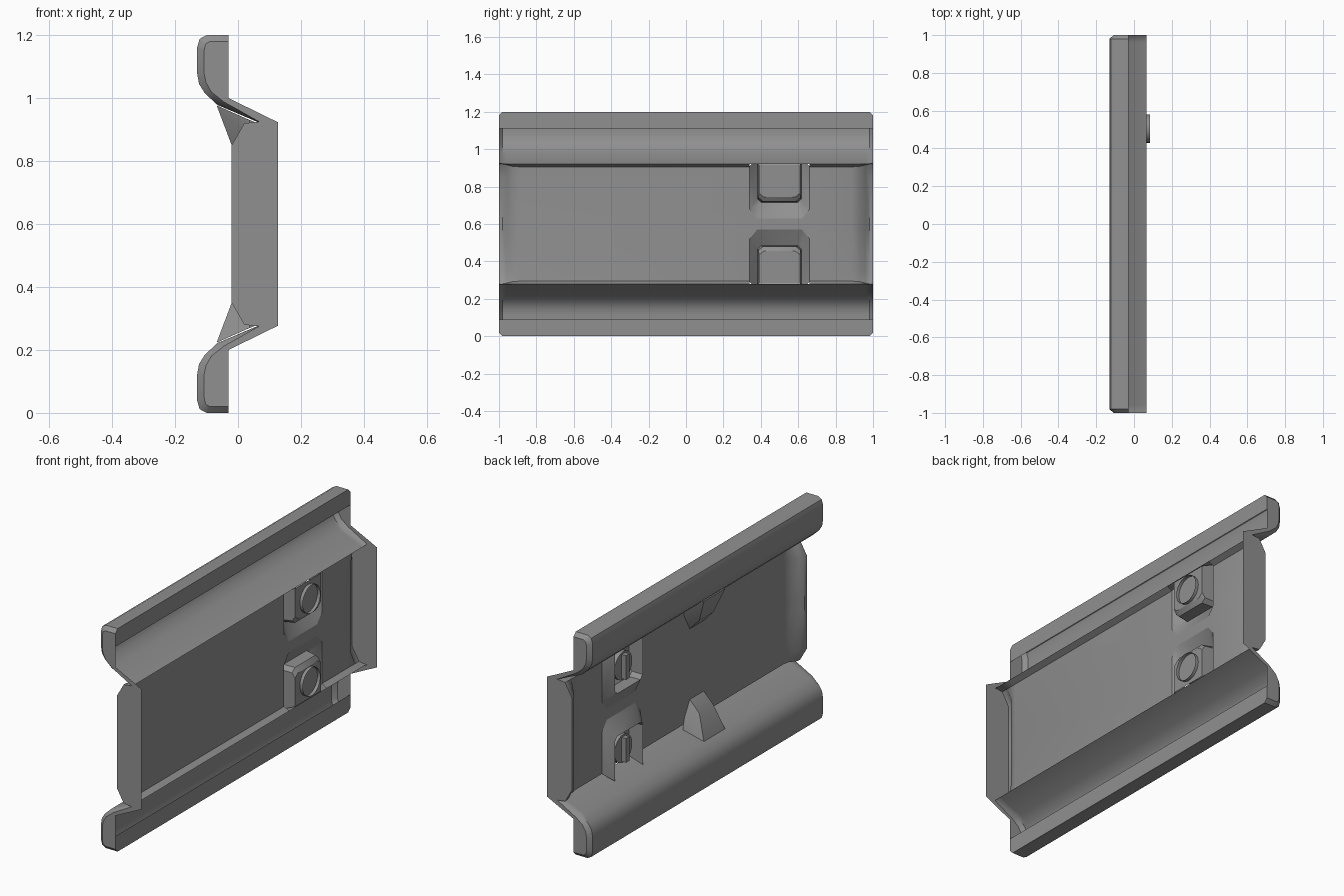
import bpy, bmesh, math
from mathutils import Matrix

cube = bpy.data.objects.get("Cube")
if cube:
    bpy.data.objects.remove(cube, do_unlink=True)

grey = bpy.data.materials.new("plain grey")
grey.use_nodes = True
grey.diffuse_color = (0.28, 0.28, 0.28, 1)
grey.node_tree.nodes["Principled BSDF"].inputs["Base Color"].default_value = grey.diffuse_color

H = 1.2      # total height; everything is mirrored about its middle
WEB = 0.037  # x of the flat panel
EDGE = 0.067  # x of the slope edges and the raised pads


def finish(name, bm, recalc=True):
    bmesh.ops.remove_doubles(bm, verts=bm.verts, dist=0.0005)
    if recalc:
        bmesh.ops.recalc_face_normals(bm, faces=bm.faces)
    mesh = bpy.data.meshes.new(name)
    bm.to_mesh(mesh)
    bm.free()
    obj = bpy.data.objects.new(name, mesh)
    bpy.context.collection.objects.link(obj)
    mesh.materials.append(grey)
    bpy.ops.object.select_all(action="DESELECT")
    obj.select_set(True)
    bpy.context.view_layer.objects.active = obj
    bpy.ops.object.shade_smooth_by_angle(angle=math.radians(32))
    return obj


def flip(z, side):
    return z if side > 0 else H - z


# Upper half of the channel section (x, z): in the middle, and at the ends
middle = [(-.03, 1.11), (-.03, 1.2), (-.10, 1.2), (-.122, 1.188), (-.13, 1.16),
          (-.13, 1.08), (-.124, 1.045), (-.105, 1.015), (-.065, .978),
          (EDGE, .922), (WEB, .905), (WEB, .85), (WEB, .63)]
end = [(-.03, 1.11), (-.03, 1.18), (-.09, 1.18), (-.103, 1.172), (-.108, 1.15),
       (-.108, 1.08), (-.102, 1.05), (-.085, 1.02), (-.045, .988),
       (EDGE, .925), (.02, .92), (-.02, .85), (-.02, .63)]
FIRST_WEB = 10


def mirrored(half):
    return half + [(x, H - z) for x, z in reversed(half)]


# Rails, slopes and panel as one lofted sheet; the panel bends back at its ends
web_curve = {.93: .25, .96: .75, .98: 1, 1: 1}
stations = [-1, -.98, -.96, -.93, -.885, .34, .66, .885, .93, .96, .98, 1]
full, tip = mirrored(middle), mirrored(end)
count = len(full)
bm = bmesh.new()
rows = []
for y in stations:
    row = []
    for i, (a, b) in enumerate(zip(full, tip)):
        on_web = FIRST_WEB <= i < count - FIRST_WEB
        t = web_curve.get(abs(y), 0) if on_web else float(abs(y) == 1)
        row.append(bm.verts.new((a[0] + (b[0] - a[0]) * t, y, a[1] + (b[1] - a[1]) * t)))
    rows.append(row)
for s in range(len(stations) - 1):
    for i in range(count - 1):
        pocket = stations[s] == .34 and FIRST_WEB - 1 <= i < count - FIRST_WEB
        if pocket and i != count // 2 - 1:
            continue
        bm.faces.new((rows[s][i], rows[s + 1][i], rows[s + 1][i + 1], rows[s][i + 1]))
finish("channel_sheet", bm)

# Flat end walls, reaching past the panel
outline = tip[1:-1] + [(-.03, .2), (.127, .277), (.127, .923), (-.03, 1.0)]
for name, y in (("front_end_wall", -1), ("back_end_wall", 1)):
    bm = bmesh.new()
    face = bm.faces.new([bm.verts.new((x, y, z)) for x, z in outline])
    face.normal_update()
    if face.normal.y * y < 0:
        face.normal_flip()
    finish(name, bm, recalc=False)


def u_ring(x, half_width, top, shoulder, low, cut):
    """Open U of points around y = 0.5, with cut lower corners."""
    right = [(half_width, top), (half_width, shoulder), (half_width - cut, low)]
    pts = [(-w, z) for w, z in right] + list(reversed(right))
    return [(x, .5 + w, z) for w, z in pts]


rings = [u_ring(WEB, .16, .908, .68, .63, .04),
         u_ring(-.01, .118, .95, .735, .715, .02),
         u_ring(.05, .112, .925, .74, .72, .025),
         u_ring(EDGE, .11, .918, .765, .745, .025)]

for label, side in (("upper", 1), ("lower", -1)):
    # Pocket with a raised pad
    bm = bmesh.new()
    vs = [[bm.verts.new((x, y, flip(z, side))) for x, y, z in r] for r in rings]
    for a, b in zip(vs, vs[1:]):
        for i in range(len(a) - 1):
            bm.faces.new((a[i], a[i + 1], b[i + 1], b[i]))
    bm.faces.new(vs[-1])
    for y, i, j in ((.34, 1, 2), (.66, 4, 3)):
        corner = bm.verts.new((WEB, y, flip(.63, side)))
        bm.faces.new((vs[0][i], corner, vs[0][j]))
    finish(label + "_pocket", bm)

    # Round screw, open at the front, with a bar across its back
    z = flip(.823, side)
    bm = bmesh.new()
    turn = Matrix.Translation((.052, .505, z)) @ Matrix.Rotation(math.pi / 2, 4, "Y")
    bmesh.ops.create_cone(bm, cap_ends=True, segments=32, radius1=.075,
                          radius2=.075, depth=.066, matrix=turn)
    bm.normal_update()
    front = [f for f in bm.faces if f.normal.x > .9]
    bmesh.ops.delete(bm, geom=front, context="FACES_ONLY")
    finish(label + "_screw", bm)
    bm = bmesh.new()
    size = Matrix.Diagonal((.03, .03, .13, 1))
    bmesh.ops.create_cube(bm, size=1, matrix=Matrix.Translation((.008, .505, z)) @ size)
    finish(label + "_screw_bar", bm)

    # Wedge brace between panel and slope
    bm = bmesh.new()
    for x, half_width, wz in ((-.068, .09, .977), (-.02, .06, .85),
                              (WEB, .12, .93), (WEB, .105, .87), (WEB, .06, .79)):
        for w in (-half_width, half_width):
            bm.verts.new((x, -.145 + w, flip(wz, side)))
    bmesh.ops.convex_hull(bm, input=bm.verts)
    finish(label + "_brace", bm)
